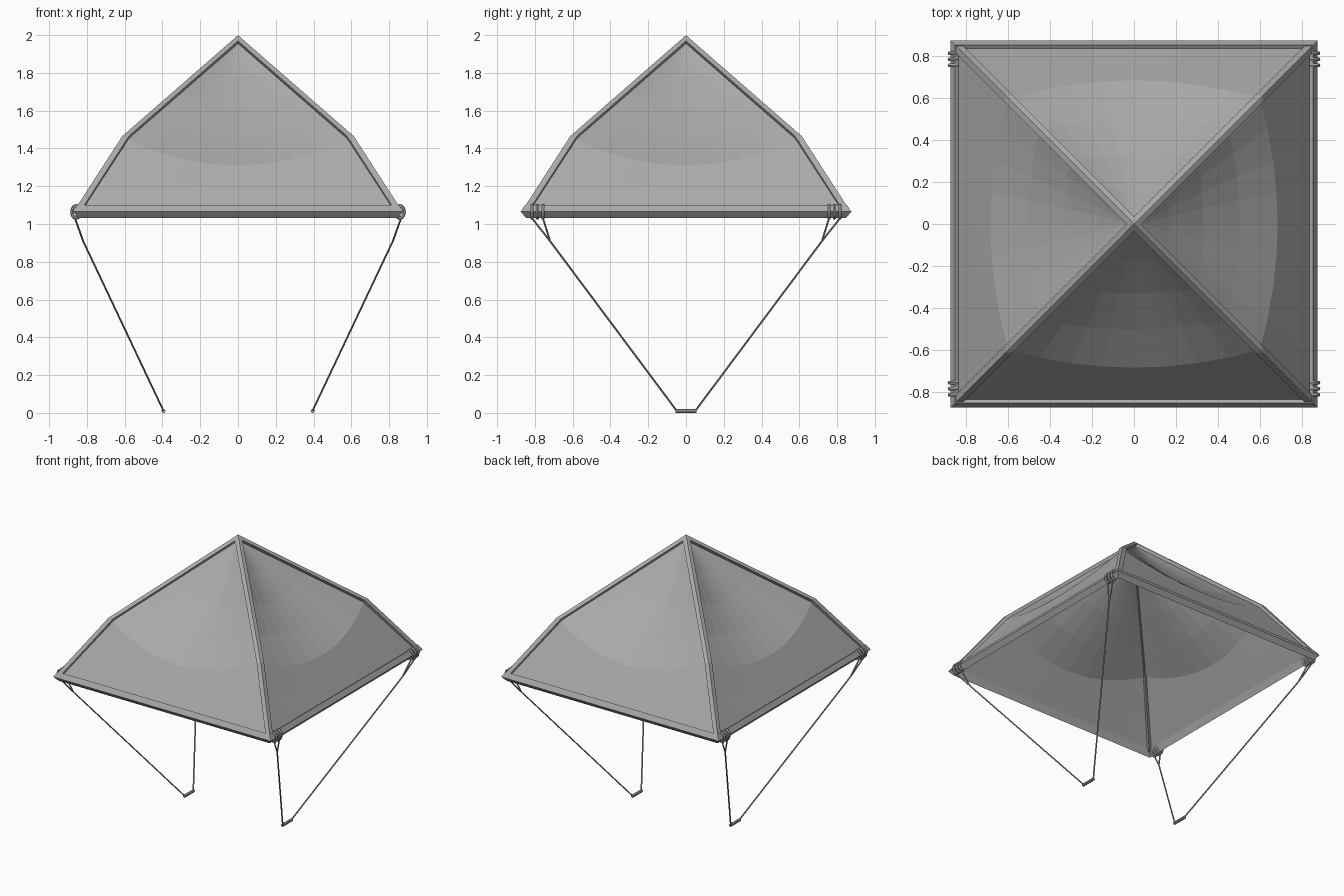
import bpy
import bmesh
from math import pi, sin
from mathutils import Vector, Matrix

cube = bpy.data.objects.get("Cube")
if cube:
    bpy.data.objects.remove(cube, do_unlink=True)


def make_material(name, rgb):
    mat = bpy.data.materials.new(name)
    mat.use_nodes = True
    color = (*rgb, 1.0)
    mat.diffuse_color = color
    mat.node_tree.nodes["Principled BSDF"].inputs["Base Color"].default_value = color
    return mat


GREY = make_material("canopy grey", (0.4, 0.4, 0.4))


def finish(name, bm, weld=True):
    if weld:
        bmesh.ops.remove_doubles(bm, verts=bm.verts, dist=0.0001)
    bmesh.ops.recalc_face_normals(bm, faces=bm.faces)
    mesh = bpy.data.meshes.new(name)
    bm.to_mesh(mesh)
    bm.free()
    mesh.materials.append(GREY)
    obj = bpy.data.objects.new(name, mesh)
    bpy.context.collection.objects.link(obj)
    return obj


def skin(bm, rings, closed_ring=True, closed_path=False, caps=False):
    """Join successive rings of points with quads."""
    rows = [[bm.verts.new(p) for p in ring] for ring in rings]
    n = len(rows[0])
    pairs = list(zip(rows, rows[1:]))
    if closed_path:
        pairs.append((rows[-1], rows[0]))
    for a, b in pairs:
        for i in range(n if closed_ring else n - 1):
            j = (i + 1) % n
            bm.faces.new((a[i], a[j], b[j], b[i]))
    if caps:
        bm.faces.new(rows[0])
        bm.faces.new(rows[-1])


def rope(bm, points, radius, sides=6):
    """Round cord through a few points."""
    points = [Vector(p) for p in points]
    rings = []
    for i, p in enumerate(points):
        d = points[min(i + 1, len(points) - 1)] - points[max(i - 1, 0)]
        q = d.to_track_quat('Z', 'Y')
        rings.append([p + q @ (Matrix.Rotation(2 * pi * k / sides, 3, 'Z') @ Vector((radius, 0, 0)))
                      for k in range(sides)])
    skin(bm, rings, caps=True)


# Cloth panels, sagging between the ridges
def cloth_point(u, t):
    bow = 1 - u * u
    apex = Vector((0, -0.015, 1.955))
    hinge = Vector((u * 0.60, -0.60 - 0.085 * bow, 1.45 - 0.14 * bow))
    hem = Vector((u * 0.845, -0.845, 1.08))
    if t <= 1:
        p = apex.lerp(hinge, t)
        return p + Vector((0, 0.65, -0.75)) * 0.03 * bow * sin(pi * t)
    return hinge.lerp(hem, t - 1)


COLS, ROWS = 8, 4
steps = [i / ROWS for i in range(ROWS + 1)] + [1.5, 2]
for k, side in enumerate(("front", "left", "back", "right")):
    bm = bmesh.new()
    turn = Matrix.Rotation(k * pi / 2, 3, 'Z')
    skin(bm, [[turn @ cloth_point(2 * c / COLS - 1, t) for c in range(COLS + 1)] for t in steps],
         closed_ring=False)
    panel = finish(side + "_panel", bm)
    solid = panel.modifiers.new("cloth thickness", 'SOLIDIFY')
    solid.thickness = 0.008
    solid.offset = -1

# Bent ridge beams meeting at the peak
WIDTH = 0.035
for k, corner in enumerate(("front_left", "back_left", "back_right", "front_right")):
    bm = bmesh.new()
    turn = Matrix.Rotation(k * pi / 2, 3, 'Z')
    rings = [[Vector((0, 0, 2))] * 4]
    for r, z in ((WIDTH, 1.969), (0.613, 1.465), (0.87, 1.067)):
        i = r - WIDTH - 0.015
        rings.append([turn @ Vector(p) for p in
                      ((r, -r, z), (r, -r + WIDTH, z), (i, -i, z - 0.01), (r - WIDTH, -r, z))])
    skin(bm, rings)
    finish(corner + "_ridge", bm)

# Square hem frame
bm = bmesh.new()
section = ((0.875, 1.065), (0.853, 1.1), (0.825, 1.082), (0.847, 1.032))
skin(bm, [[Vector((sx * o, sy * o, z)) for o, z in section]
          for sx, sy in ((1, -1), (1, 1), (-1, 1), (-1, -1))], closed_path=True)
finish("hem_frame", bm)

# Rope wraps, split cords and hand grips on both sides
for sx, side in ((1, "left"), (-1, "right")):
    for sy, end in ((-1, "front"), (1, "back")):
        bm = bmesh.new()
        for y in (0.757, 0.786, 0.815):
            rings = []
            for a in range(12):
                swing = Matrix.Rotation(2 * pi * a / 12, 3, 'Y')
                ring = []
                for b in range(6):
                    spin = Matrix.Rotation(2 * pi * b / 6, 3, 'Z')
                    p = swing @ (Vector((0.032, 0, 0)) + spin @ Vector((0.01, 0, 0)))
                    ring.append(Vector((sx * (0.857 + p.x * 0.75), sy * (y + p.y), 1.064 + p.z)))
                rings.append(ring)
            skin(bm, rings, closed_path=True)
        finish(end + "_" + side + "_wrap", bm)

        bm = bmesh.new()
        knot = (sx * 0.82, sy * 0.72, 0.91)
        for y in (0.757, 0.815):
            rope(bm, [(sx * 0.863, sy * y, 1.03), knot], 0.005)
        rope(bm, [knot, (sx * 0.395, sy * 0.05, 0.012)], 0.005)
        finish(end + "_" + side + "_cord", bm)

    bm = bmesh.new()
    rope(bm, [(sx * 0.395, -0.055, 0.01), (sx * 0.395, 0.055, 0.01)], 0.0105, 8)
    finish(side + "_grip", bm)
